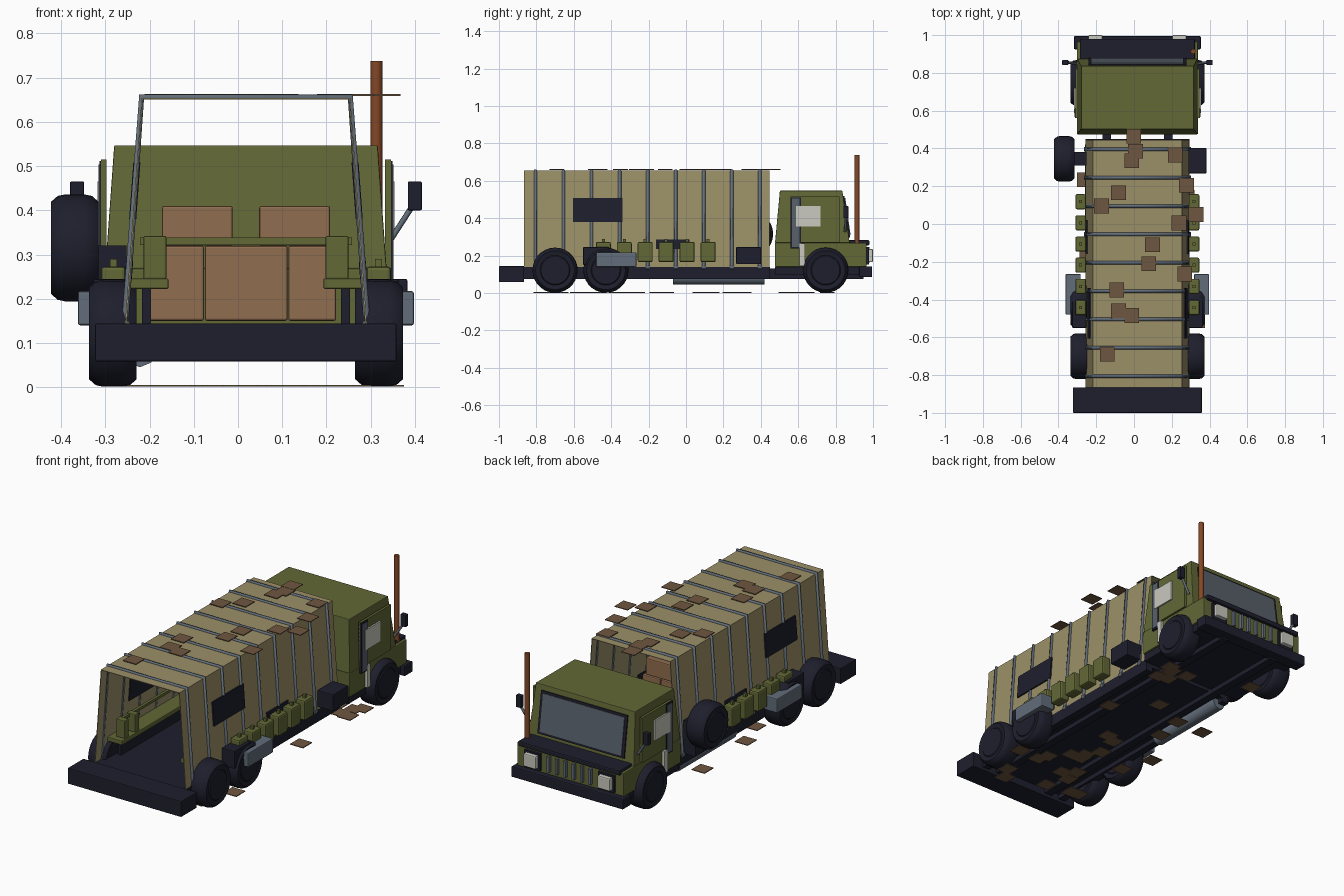
import bpy, bmesh, math, random
from mathutils import Vector

if "Cube" in bpy.data.objects:
    bpy.data.objects.remove(bpy.data.objects["Cube"])

CX = 0.018  # centreline of the truck


def material(name, code):
    lin = [(int(code[i:i + 2], 16) / 255) ** 2.2 for i in (0, 2, 4)] + [1]
    m = bpy.data.materials.new(name)
    m.use_nodes = True
    m.diffuse_color = lin
    m.node_tree.nodes["Principled BSDF"].inputs["Base Color"].default_value = lin
    return m


olive = material("olive paint", "626839")
canvas = material("tan canvas", "9a8f68")
dark = material("dark rubber", "232430")
steel = material("blue grey steel", "626d79")
glass = material("grey glass", "59616a")
crate = material("crate brown", "8f6d50")
camo = material("camouflage brown", "6e5742")
rust = material("rusty pipe", "84492a")
pale = material("pale lamp", "c8c8be")


def finish(name, bm, mat, bevel=0):
    me = bpy.data.meshes.new(name)
    bmesh.ops.recalc_face_normals(bm, faces=bm.faces)
    bm.to_mesh(me)
    bm.free()
    ob = bpy.data.objects.new(name, me)
    bpy.context.collection.objects.link(ob)
    me.materials.append(mat)
    if bevel:
        mod = ob.modifiers.new("Bevel", "BEVEL")
        mod.width, mod.segments = bevel, 2
    return ob


def box(name, x, y, z, mat, bevel=0):
    """Box from (low, high) pairs, x measured from the centreline."""
    bm = bmesh.new()
    bmesh.ops.create_cube(bm, size=1)
    for v in bm.verts:
        v.co = [r[0] if c < 0 else r[1] for r, c in zip((x, y, z), v.co)]
        v.co.x += CX
    return finish(name, bm, mat, bevel)


def pair(name, x, y, z, mat, bevel=0):
    box(name + "_left", x, y, z, mat, bevel)
    box(name + "_right", (-x[1], -x[0]), y, z, mat, bevel)


def tube(name, points, radius, mat, res=2):
    cu = bpy.data.curves.new(name, "CURVE")
    cu.dimensions = "3D"
    cu.bevel_depth, cu.bevel_resolution, cu.use_fill_caps = radius, res, True
    sp = cu.splines.new("POLY")
    sp.points.add(len(points) - 1)
    for p, (x, y, z) in zip(sp.points, points):
        p.co = (x + CX, y, z, 1)
    ob = bpy.data.objects.new(name, cu)
    bpy.context.collection.objects.link(ob)
    cu.materials.append(mat)
    return ob


def wheel(name, x, y, z, r=0.121, w=0.108):
    """Tyre lathed from a half profile, with a dished hub."""
    prof = [(-.5, 0), (-.5, .62), (-.46, .66), (-.5, .86), (-.36, .97), (-.2, 1)]
    prof += [(-a, b) for a, b in reversed(prof)]
    bm = bmesh.new()
    vs = [bm.verts.new((x + CX + a * w, y, z + b * r)) for a, b in prof]
    es = [bm.edges.new(e) for e in zip(vs, vs[1:])]
    bmesh.ops.spin(bm, geom=vs + es, cent=(x + CX, y, z), axis=(1, 0, 0),
                   angle=2 * math.pi, steps=28, use_merge=True)
    bmesh.ops.remove_doubles(bm, verts=bm.verts, dist=1e-5)
    ob = finish(name, bm, dark)
    bpy.ops.object.select_all(action="DESELECT")
    bpy.context.view_layer.objects.active = ob
    ob.select_set(True)
    bpy.ops.object.shade_smooth_by_angle(angle=math.radians(35))


# Chassis, cargo floor and bumpers
pair("frame_rail", (.14, .185), (-.9, .95), (.075, .13), dark)
box("cargo_floor", (-.275, .275), (-.87, .45), (.1, .14), dark)
pair("floor_side_rail", (.235, .275), (-.87, .45), (.075, .13), dark)
box("cab_floor", (-.31, .31), (.475, .96), (.1, .14), dark)
box("rear_bumper", (-.341, .341), (-1, -.865), (.058, .144), dark, .004)
box("front_bumper", (-.336, .336), (.925, .995), (.085, .143), dark, .006)
tube("muffler", [(-.24, -.07, .082), (-.24, .42, .082)], .037, steel)

# Wheels and the spare
for label, y in (("front", .747), ("middle", -.428), ("rear", -.7)):
    for side, s in (("left", 1), ("right", -1)):
        wheel(f"{label}_wheel_{side}", s * .301, y, .122)
wheel("spare_wheel", -.387, .345, .315)
box("spare_wheel_bracket", (-.34, -.27), (.31, .38), (.14, .32), dark)

# Cab: straight lower body and tapered upper cabin
box("cab_lower_body", (-.32, .32), (.475, .965), (.14, .268), olive, .004)
bm = bmesh.new()
rings = [[bm.verts.new((CX + sx * w, y, z)) for sx, y in ((-1, a), (1, a), (1, b), (-1, b))]
         for z, w, a, b in ((.268, .318, .476, .875), (.547, .298, .502, .836))]
bmesh.ops.contextual_create(bm, geom=rings[0])
bmesh.ops.contextual_create(bm, geom=rings[1])
for i in range(4):
    j = (i + 1) % 4
    bm.faces.new((rings[0][i], rings[0][j], rings[1][j], rings[1][i]))
finish("cab_upper_body", bm, olive, .003)
box("hood_cover", (-.305, .305), (.87, .98), (.255, .283), dark, .006)

# Windscreen lying on the sloped cab front
for name, w, h, t, mat in (("windscreen_frame", .26, .112, .006, dark),
                           ("windscreen", .245, .1, .01, glass)):
    ob = box(name, (-w, w), (-t, t), (-h, h), mat)
    ob.location = (0, .856, .408)
    ob.rotation_euler.x = math.atan2(.04, .28)

# Grille bars and headlamps
for i in range(6):
    x = -.125 + i * .05
    box(f"grille_bar_{i + 1}", (x - .007, x + .007), (.96, .982), (.16, .245), steel)
pair("headlamp_housing", (.175, .27), (.96, .978), (.152, .245), dark)
pair("headlamp", (.185, .26), (.97, 1), (.165, .235), pale, .006)

# Doors with windows, and mirrors
pair("door_panel", (.315, .328), (.56, .82), (.27, .515), olive)
pair("door_window_frame", (.32, .331), (.56, .615), (.238, .512), dark)
pair("door_window", (.32, .334), (.567, .608), (.246, .504), glass)
pair("door_light_panel", (.32, .336), (.588, .72), (.355, .465), pale)
pair("door_handle_strip", (.315, .334), (.607, .635), (.145, .265), pale)
for side, s in (("left", 1), ("right", -1)):
    tube("mirror_arm_" + side, [(s * .325, .85, .33), (s * .38, .857, .415)], .007, steel, 1)
pair("mirror", (.366, .398), (.842, .868), (.4, .465), dark, .003)

# Upright exhaust pipe
tube("exhaust_pipe", [(.295, .914, .26), (.295, .914, .738)], .0135, rust, 3)

# Canvas cover, open at both ends, over bent hoops
arch = [(-.274, .137), (-.236, .654), (.236, .654), (.274, .137)]
bm = bmesh.new()
ends = [[bm.verts.new((CX + x, y, z)) for x, z in arch] for y in (-.865, .446)]
for i in range(3):
    bm.faces.new((ends[0][i], ends[0][i + 1], ends[1][i + 1], ends[1][i]))
cover = finish("canvas_cover", bm, canvas)
cover.modifiers.new("Solidify", "SOLIDIFY").thickness = .004
for i in range(9):
    y = -.805 + i * .15
    tube(f"canvas_hoop_{i + 1}", [(x, y, z + .002) for x, z in arch], .009, steel, 1)
    for s in (-1, 1):
        tube(f"hoop_foot_{i + 1}", [(s * .272, y - .012, .138), (s * .272, y + .012, .138)],
             .012, steel, 1)


def wall_flap(name, s, y, z):
    """Thin dark plate leaning with the canvas wall."""
    ob = box(name, (-.008, .008), y, z, dark)
    for v in ob.data.vertices:
        v.co.x += s * (.274 - (v.co.z - .137) * .038 / .517)


for s in (-1, 1):
    wall_flap("canvas_window", s, (-.605, -.34), (.38, .508))
    wall_flap("canvas_lower_flap", s, (-.16, .02), (.235, .285))

# Camouflage scraps over the roof and below the truck
spots = [(-.01, .385), (-.03, .335), (.2, .365), (-.1, .165), (-.19, .095), (.26, .205),
         (.31, .05), (.22, .005), (.08, -.11), (.06, -.21), (.25, -.265), (-.11, -.35),
         (-.1, -.46), (-.03, -.485), (-.16, -.69), (-.02, .465)]
random.seed(4)
scraps = [(x, y, .661) for x, y in spots]
scraps += [(random.uniform(-.31, .32), random.uniform(-.85, .88), .003) for _ in range(30)]
for i, (x, y, z) in enumerate(scraps):
    box(f"camouflage_scrap_{i + 1}", (x - .039, x + .039), (y - .039, y + .039),
        (z - .002, z + .002), camo)

# Jerry cans along both sides
for i in range(6):
    y = -.442 + i * .112
    pair(f"jerry_can_{i + 1}", (.272, .328), (y - .04, y + .04), (.165, .273), olive, .008)
    pair(f"can_cap_{i + 1}", (.292, .308), (y - .008, y + .008), (.27, .29), olive)

# Side lockers
pair("steel_locker", (.3, .38), (-.48, -.265), (.14, .217), steel, .005)
pair("dark_locker", (.27, .345), (-.55, -.41), (.15, .245), dark, .004)
box("battery_box", (.27, .365), (.268, .402), (.155, .245), dark, .004)

# Troop benches with backrests
pair("bench_seat", (.175, .265), (-.77, -.13), (.222, .246), olive, .004)
pair("bench_support", (.215, .235), (-.72, -.15), (.14, .225), dark)
for i in range(2):
    y = -.74 + i * .09
    pair(f"bench_backrest_{i + 1}", (.18, .232), (y, y + .035), (.244, .342), olive, .004)
pair("bench_rail", (.215, .23), (-.74, -.13), (.322, .336), olive)
box("cross_rail", (-.24, .24), (-.15, -.13), (.322, .338), olive)

# Cargo crates
for i, (a, b) in enumerate(((-.228, -.095), (-.093, .094), (.096, .204))):
    box(f"lower_crate_{i + 1}", (a, b), (-.12, .06), (.15, .32), crate, .005)
pair("upper_crate", (.03, .19), (-.1, .05), (.32, .41), crate, .005)
